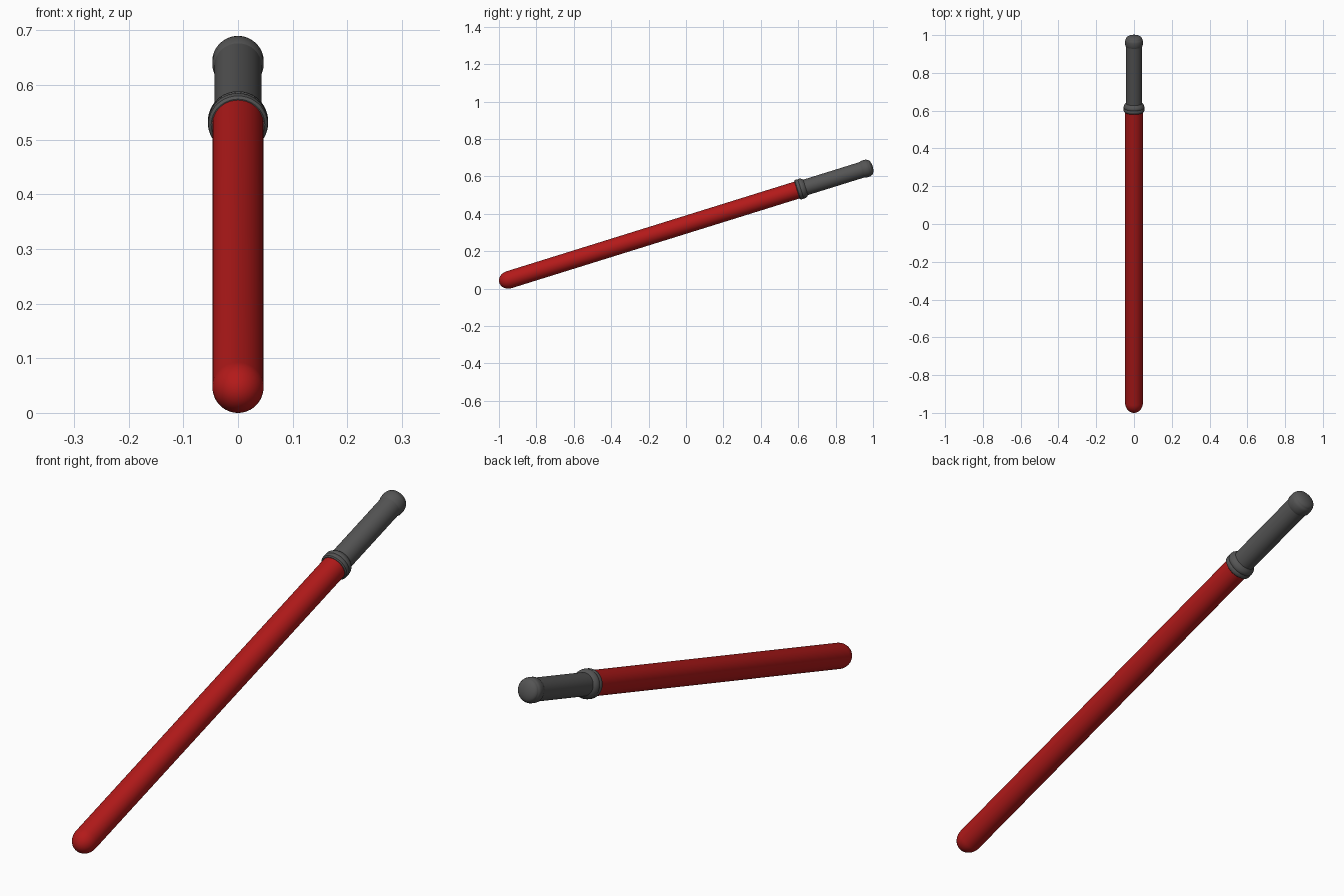
import bpy, bmesh, math
from mathutils import Matrix

if "Cube" in bpy.data.objects:
    bpy.data.objects.remove(bpy.data.objects["Cube"])

TILT = math.radians(17.3)
SIDES = 48
# local +Z runs along the rod, starting at the centre of the rounded tip
PLACE = Matrix.Translation((0, -0.9457, 0.0477)) @ Matrix.Rotation(TILT - math.pi / 2, 4, 'X')


def lathe(name, profile, color=None):
    """Revolve (radius, distance) points around the rod axis."""
    bm = bmesh.new()
    verts = [bm.verts.new((r, 0, s)) for r, s in profile]
    edges = [bm.edges.new(pair) for pair in zip(verts, verts[1:])]
    bmesh.ops.spin(bm, geom=verts + edges, cent=(0, 0, 0), axis=(0, 0, 1),
                   angle=2 * math.pi, steps=SIDES, use_merge=True)
    bmesh.ops.remove_doubles(bm, verts=bm.verts, dist=1e-5)
    bmesh.ops.recalc_face_normals(bm, faces=bm.faces)
    mesh = bpy.data.meshes.new(name)
    bm.to_mesh(mesh)
    bm.free()
    obj = bpy.data.objects.new(name, mesh)
    bpy.context.collection.objects.link(obj)
    obj.matrix_world = PLACE
    if color:
        mat = bpy.data.materials.new(name + "_paint")
        mat.diffuse_color = color
        mat.use_nodes = True
        mat.node_tree.nodes["Principled BSDF"].inputs["Base Color"].default_value = mat.diffuse_color
        mesh.materials.append(mat)
    bpy.ops.object.select_all(action='DESELECT')
    obj.select_set(True)
    bpy.context.view_layer.objects.active = obj
    bpy.ops.object.shade_smooth_by_angle(angle=math.radians(35))
    return obj


def arc(radius, depth, centre, start, end, n=10):
    """Elliptical quarter profile between two angles in degrees."""
    angles = [math.radians(start + (end - start) * i / n) for i in range(n + 1)]
    return [(max(0, radius * math.cos(a)), centre + depth * math.sin(a)) for a in angles]


# Long red rod with a rounded tip
lathe("blade", arc(0.047, 0.055, 0, -90, 0) + [(0.047, 1.625), (0, 1.625)],
      (0.45, 0.01, 0.01, 1))

# Grip tube, slightly slimmer than the rod
lathe("grip", [(0, 1.63), (0.043, 1.63), (0.043, 1.985), (0, 1.985)], (0.09, 0.09, 0.09, 1))

# Flared collar where the rod meets the grip
lathe("collar", [(0, 1.612), (0.049, 1.612), (0.054, 1.616), (0.055, 1.620),
                 (0.055, 1.630), (0.053, 1.633), (0.055, 1.637), (0.054, 1.645),
                 (0.049, 1.654), (0.043, 1.660), (0, 1.660)], (0.09, 0.09, 0.09, 1))

# Pommel with a shallow domed end
lathe("end_cap", [(0, 1.975), (0.043, 1.975), (0.047, 1.985), (0.047, 2.005),
                  (0.045, 2.014)] + arc(0.043, 0.02, 2.016, 0, 90, 8), (0.09, 0.09, 0.09, 1))
